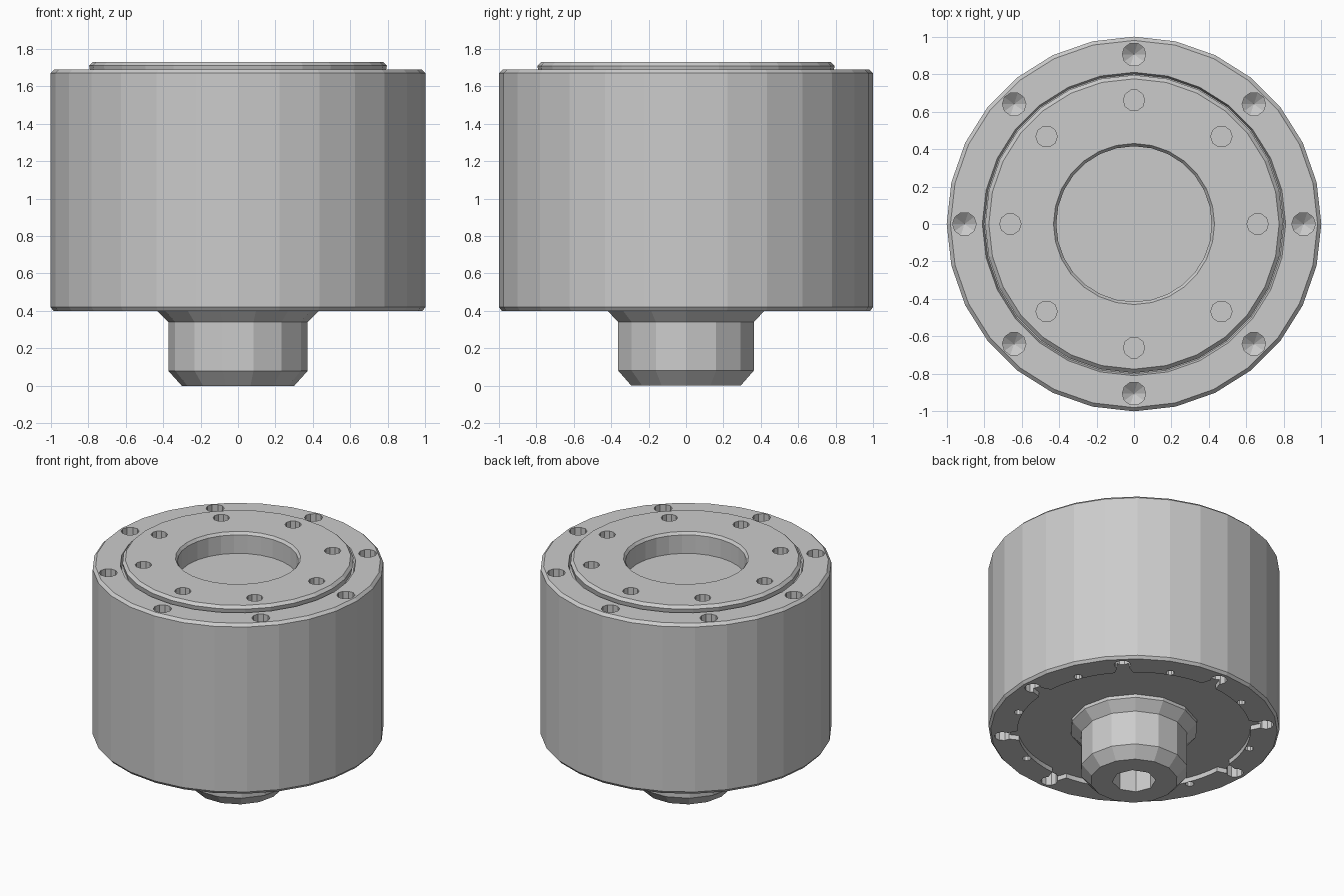
import bpy, bmesh
from math import sin, cos, pi, radians, sqrt

if "Cube" in bpy.data.objects:
    bpy.data.objects.remove(bpy.data.objects["Cube"], do_unlink=True)

steel = bpy.data.materials.new("light grey steel")
steel.use_nodes = True
GREY = (0.6, 0.6, 0.6, 1)
steel.diffuse_color = GREY
steel.node_tree.nodes["Principled BSDF"].inputs["Base Color"].default_value = GREY


def make_object(name, bm):
    bmesh.ops.remove_doubles(bm, verts=bm.verts, dist=1e-5)
    bmesh.ops.recalc_face_normals(bm, faces=bm.faces)
    mesh = bpy.data.meshes.new(name)
    bm.to_mesh(mesh)
    bm.free()
    mesh.materials.append(steel)
    obj = bpy.data.objects.new(name, mesh)
    bpy.context.scene.collection.objects.link(obj)
    return obj


def lathe(bm, profile, sides, cx=0, cy=0):
    """Revolve a closed (radius, z) profile whose ends lie on the axis."""
    rings = []
    for r, z in profile:
        if r == 0:
            rings.append([bm.verts.new((cx, cy, z))] * sides)
        else:
            rings.append([bm.verts.new((cx + r * cos(2 * pi * i / sides),
                                        cy + r * sin(2 * pi * i / sides), z))
                          for i in range(sides)])
    for a, b in zip(rings, rings[1:]):
        for i in range(sides):
            j = (i + 1) % sides
            bm.faces.new(list(dict.fromkeys((a[i], a[j], b[j], b[i]))))


def hole_ring(bm, radius, profile, start=0, sides=10):
    for k in range(8):
        a = radians(start + 45 * k)
        lathe(bm, profile, sides, radius * cos(a), radius * sin(a))


def cut(obj, cutter):
    mod = obj.modifiers.new("cut", 'BOOLEAN')
    mod.operation = 'DIFFERENCE'
    mod.solver = 'EXACT'
    mod.object = cutter
    cutter.hide_render = True
    bpy.context.view_layer.objects.active = obj
    bpy.ops.object.modifier_apply(modifier=mod.name)
    bpy.data.objects.remove(cutter, do_unlink=True)


# Drum housing with raised cap, narrow seam groove and central bore
bm = bmesh.new()
lathe(bm, [(0, 0.40), (0.985, 0.40), (1, 0.42), (1, 1.67), (0.98, 1.69),
           (0.81, 1.69), (0.80, 1.66), (0.785, 1.66), (0.795, 1.71), (0.775, 1.73),
           (0.43, 1.73), (0.415, 1.71), (0.415, 1.57), (0, 1.57)], 28)
housing = make_object("drum_housing", bm)

# Lobed recess in the underside
RIM, LOBE_AT, LOBE = 0.80, 0.83, 0.065


def recess_radius(angle):
    off = (angle - pi / 8 + pi / 8) % (pi / 4) - pi / 8
    inside = LOBE ** 2 - (LOBE_AT * sin(off)) ** 2
    return max(RIM, LOBE_AT * cos(off) + sqrt(inside)) if inside > 0 else RIM


bm = bmesh.new()
STEPS = 160
outline = [bm.verts.new((recess_radius(t) * cos(t + pi / 8),
                         recess_radius(t) * sin(t + pi / 8), 0.3))
           for t in (2 * pi * i / STEPS for i in range(STEPS))]
face = bm.faces.new(outline)
top = bmesh.ops.extrude_face_region(bm, geom=[face])
for v in top["geom"]:
    if isinstance(v, bmesh.types.BMVert):
        v.co.z = 0.435
cut(housing, make_object("recess_cutter", bm))

# Bolt holes: drilled outer ring, flat inner ring, and two rings underneath
bm = bmesh.new()
hole_ring(bm, 0.905, [(0, 1.45), (0.063, 1.50), (0.063, 1.8), (0, 1.8)])
hole_ring(bm, 0.66, [(0, 1.60), (0.057, 1.60), (0.057, 1.8), (0, 1.8)])
hole_ring(bm, 0.905, [(0, 0.3), (0.058, 0.3), (0.058, 0.56), (0, 0.60)])
hole_ring(bm, LOBE_AT, [(0, 0.3), (0.03, 0.3), (0.03, 0.48), (0, 0.48)], 22.5)
cut(housing, make_object("hole_cutter", bm))

# Output shaft with flared root, chamfered end and an eight-sided socket
bm = bmesh.new()
lathe(bm, [(0, 0.47), (0.44, 0.47), (0.44, 0.41), (0.372, 0.34), (0.372, 0.08),
           (0.30, 0), (0, 0)], 14)
shaft = make_object("output_shaft", bm)
bm = bmesh.new()
lathe(bm, [(0, -0.1), (0.15, -0.1), (0.15, 0.2), (0, 0.2)], 8)
cut(shaft, make_object("socket_cutter", bm))
